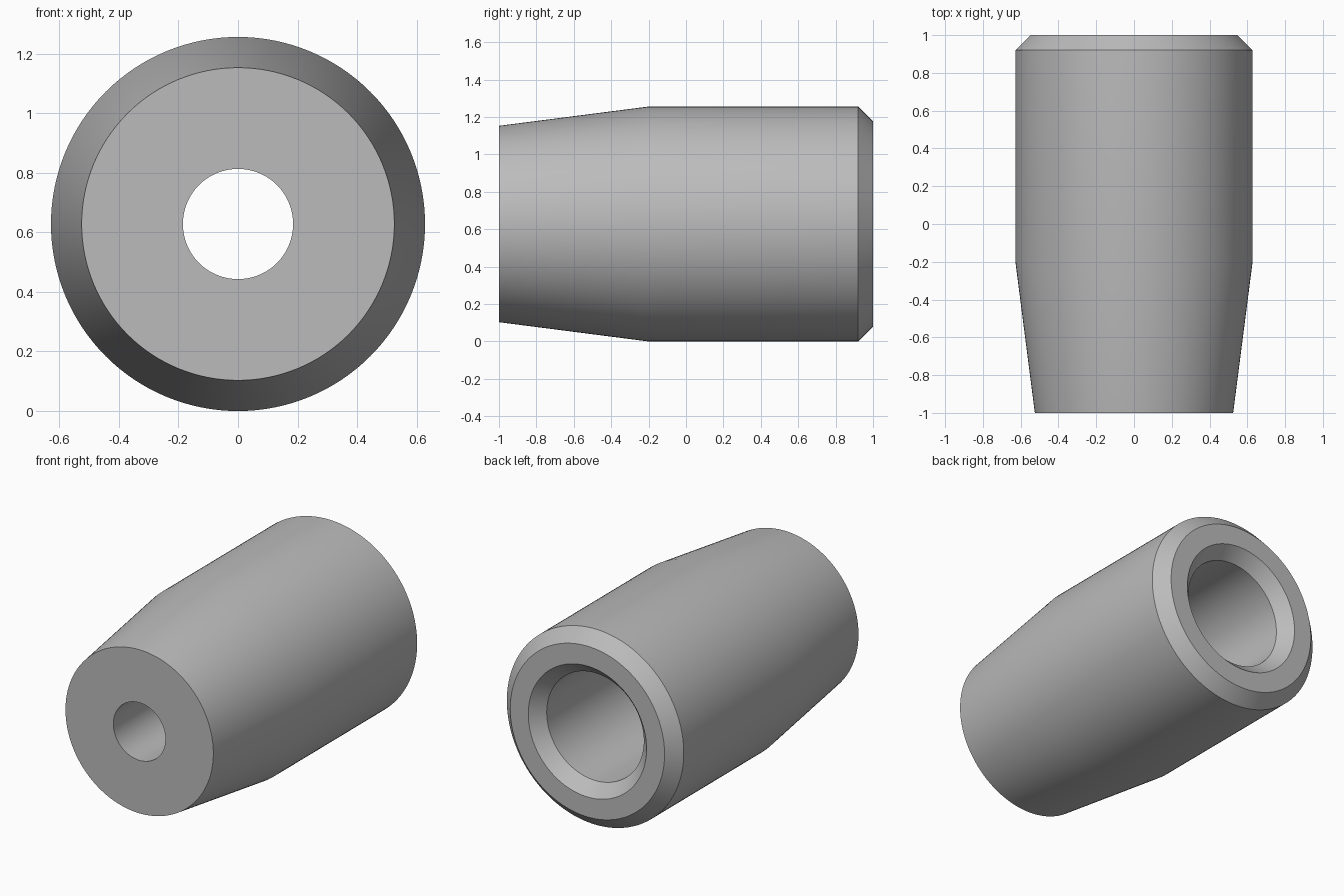
import bpy, bmesh, math
from mathutils import Vector

cube = bpy.data.objects.get("Cube")
if cube:
    bpy.data.objects.remove(cube, do_unlink=True)

SEGMENTS = 128
OUTER = 0.628

grey = bpy.data.materials.new("plain grey")
grey.use_nodes = True
colour = (0.5, 0.5, 0.5, 1)
grey.diffuse_color = colour
grey.node_tree.nodes["Principled BSDF"].inputs["Base Color"].default_value = colour

# Closed wall profile as (radius, y): outside, back rim, counterbore, front bore
profile = [
    (0.525, -1), (OUTER, -0.2), (OUTER, 0.92), (0.548, 1),
    (0.42, 1), (0.345, 0.92), (0.345, -0.2), (0.185, -0.2), (0.185, -1),
]

# Revolve the profile around the y axis
bm = bmesh.new()
verts = [bm.verts.new((r, y, 0)) for r, y in profile]
edges = [bm.edges.new((v, verts[(i + 1) % len(verts)])) for i, v in enumerate(verts)]
bmesh.ops.spin(bm, geom=verts + edges, cent=(0, 0, 0), axis=(0, 1, 0),
               angle=math.tau, steps=SEGMENTS, use_merge=True)
bmesh.ops.remove_doubles(bm, verts=bm.verts, dist=0.0001)
bmesh.ops.recalc_face_normals(bm, faces=bm.faces)
bmesh.ops.translate(bm, verts=bm.verts, vec=Vector((0, 0, OUTER)))

mesh = bpy.data.meshes.new("tapered_sleeve")
bm.to_mesh(mesh)
bm.free()
mesh.materials.append(grey)
sleeve = bpy.data.objects.new("tapered_sleeve", mesh)
bpy.context.collection.objects.link(sleeve)

# Smooth round walls, crisp rims
bpy.context.view_layer.objects.active = sleeve
sleeve.select_set(True)
bpy.ops.object.shade_smooth_by_angle(angle=math.radians(30))
